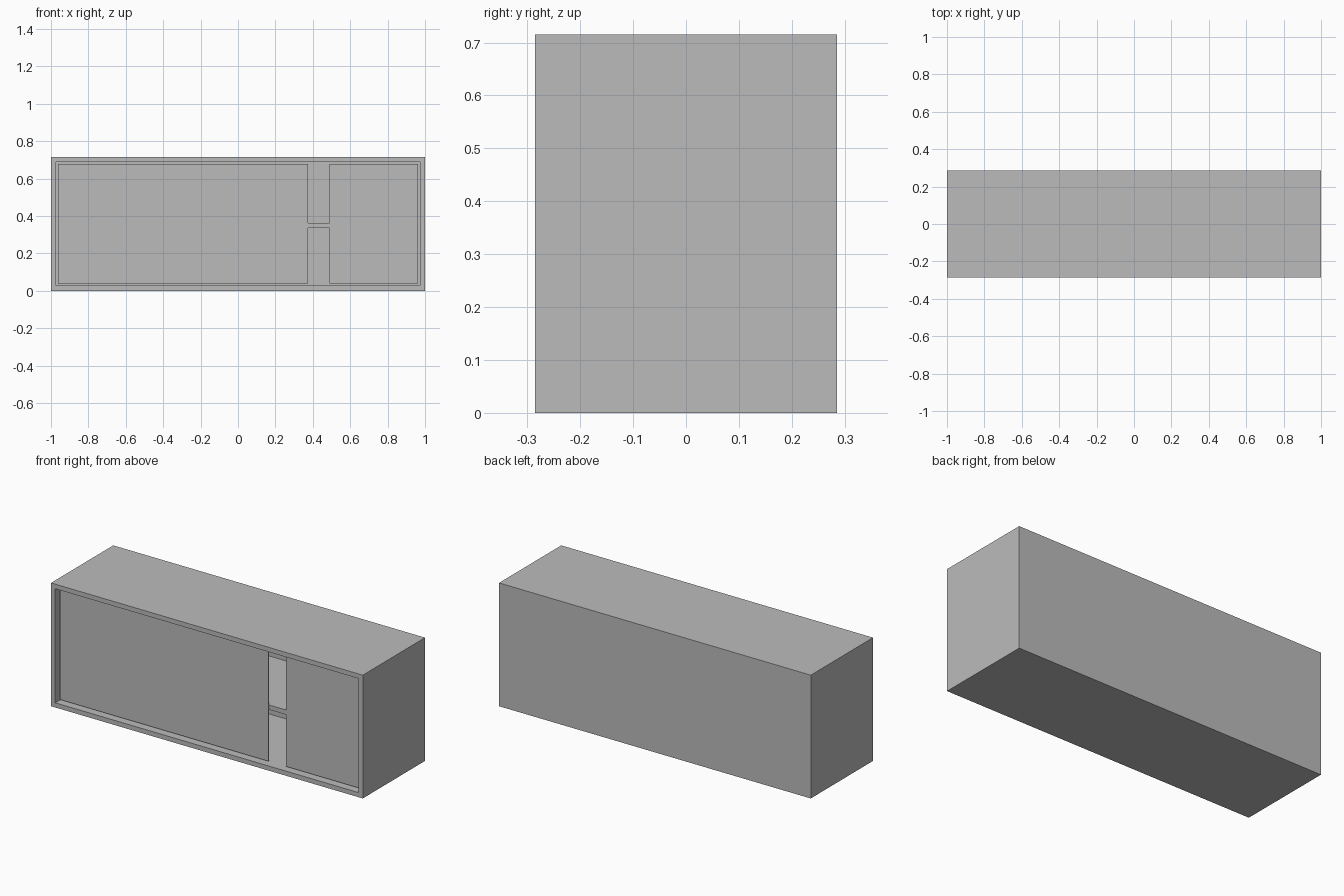
import bpy
import bmesh
from mathutils import Vector

cube = bpy.data.objects.get("Cube")
if cube:
    bpy.data.objects.remove(cube, do_unlink=True)

# Overall sizes
W, D, H = 2.0, 0.57, 0.715
WALL = 0.038
RECESS = 0.028
DOOR = 0.004
FRONT = -D / 2
BACK = D / 2 - WALL
INNER = W / 2 - WALL
GAP = (0.375, 0.488)

grey = bpy.data.materials.new("plain grey")
grey.use_nodes = True
colour = (0.5, 0.5, 0.5, 1)
grey.diffuse_color = colour
grey.node_tree.nodes["Principled BSDF"].inputs["Base Color"].default_value = colour


def finish(name, bm):
    mesh = bpy.data.meshes.new(name)
    bm.to_mesh(mesh)
    bm.free()
    mesh.materials.append(grey)
    obj = bpy.data.objects.new(name, mesh)
    bpy.context.collection.objects.link(obj)
    return obj


def box_mesh(x, y, z):
    """Box spanning the given (low, high) pairs."""
    bm = bmesh.new()
    bmesh.ops.create_cube(bm, size=1)
    spans = (x, y, z)
    bmesh.ops.scale(bm, vec=[b - a for a, b in spans], verts=bm.verts)
    bmesh.ops.translate(bm, vec=[(a + b) / 2 for a, b in spans], verts=bm.verts)
    return bm


# Cabinet body: one shell, hollowed from the front
bm = box_mesh((-W / 2, W / 2), (FRONT, D / 2), (0, H))
bm.normal_update()
front = min(bm.faces, key=lambda f: f.calc_center_median().y)
bmesh.ops.inset_region(bm, faces=[front], thickness=WALL)
hollow = bmesh.ops.extrude_discrete_faces(bm, faces=[front])["faces"]
bmesh.ops.translate(bm, vec=Vector((0, BACK - FRONT, 0)), verts=hollow[0].verts)
bmesh.ops.recalc_face_normals(bm, faces=bm.faces)
finish("cabinet_body", bm)

# Two thin sliding doors with an open gap between them
door_y = (FRONT + RECESS, FRONT + RECESS + DOOR)
for name, span in (("right_door", (-INNER, GAP[0])), ("left_door", (GAP[1], INNER))):
    finish(name, box_mesh(span, door_y, (WALL, H - WALL)))

# Shelf behind the doors
finish("middle_shelf", box_mesh((-INNER, INNER), (door_y[1], BACK), (0.336, 0.363)))
